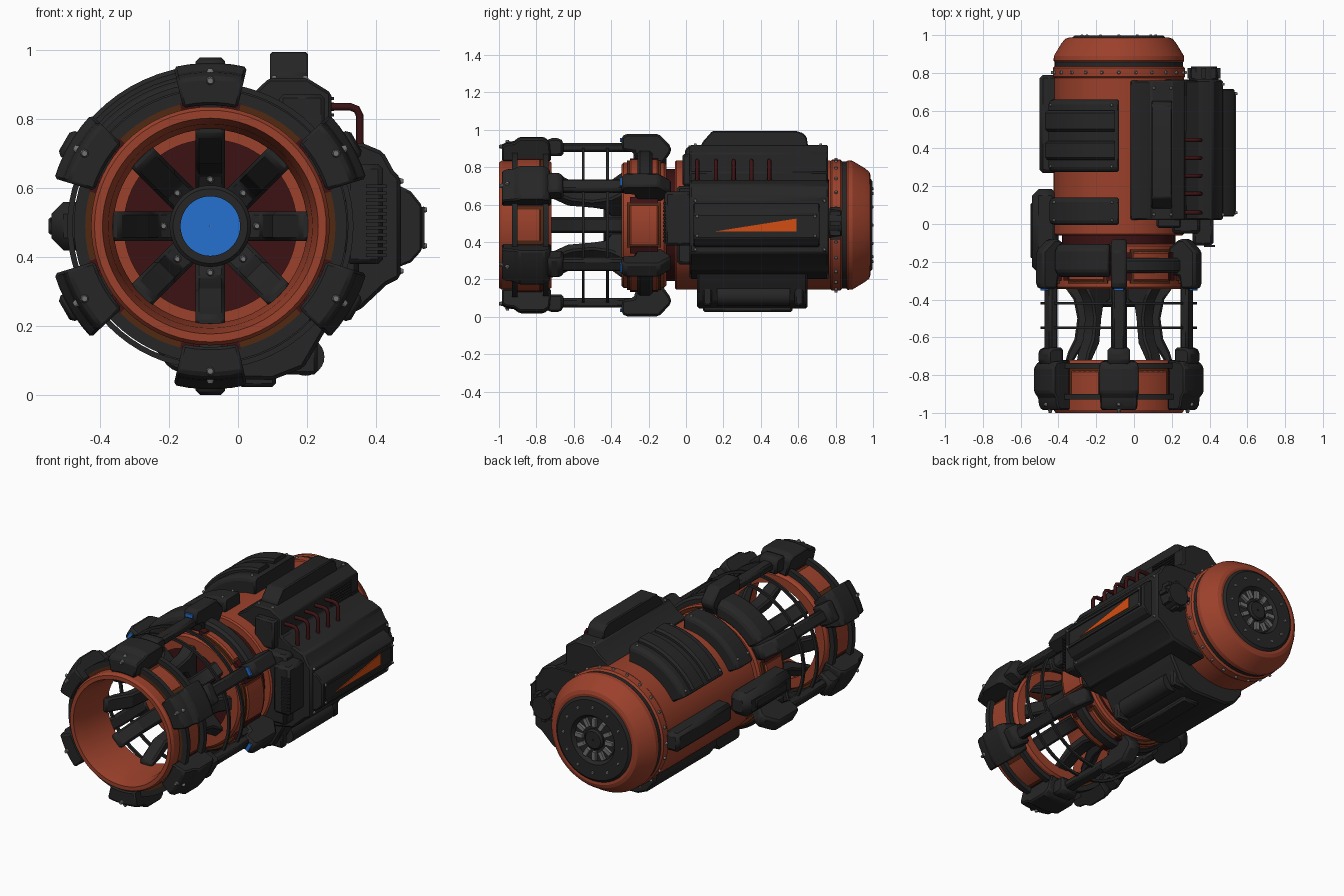
import bpy, bmesh, math
from mathutils import Vector, Matrix

if "Cube" in bpy.data.objects:
    bpy.data.objects.remove(bpy.data.objects["Cube"])

CX, CZ = -0.08, 0.49          # barrel axis


def mat(name, c):
    m = bpy.data.materials.new(name)
    m.diffuse_color = (*c, 1)
    m.use_nodes = True
    m.node_tree.nodes["Principled BSDF"].inputs["Base Color"].default_value = m.diffuse_color
    return m


BLACK = mat("charcoal", (0.019, 0.019, 0.019))
RUST = mat("rust_orange", (0.33, 0.052, 0.024))
RED = mat("dark_red", (0.045, 0.006, 0.007))
BROWN = mat("brown", (0.085, 0.022, 0.006))
BLUE = mat("blue", (0.018, 0.16, 0.62))
ORANGE = mat("bright_orange", (0.65, 0.075, 0.006))
GREY = mat("steel", (0.17, 0.17, 0.17))


def finish(name, bm, m, bevel=0):
    bmesh.ops.recalc_face_normals(bm, faces=bm.faces)
    me = bpy.data.meshes.new(name)
    bm.to_mesh(me)
    bm.free()
    me.materials.append(m)
    o = bpy.data.objects.new(name, me)
    bpy.context.collection.objects.link(o)
    if bevel:
        b = o.modifiers.new("bevel", 'BEVEL')
        b.width, b.segments, b.limit_method = bevel, 1, 'ANGLE'
    return o


def polar(r, a, y, t=0):
    a = math.radians(a)
    return Vector((CX + r * math.cos(a) - t * math.sin(a), y, CZ + r * math.sin(a) + t * math.cos(a)))


def revolve(name, prof, m, spans=((0, 360),), bevel=0):
    """Closed (y, r) profile swept about the barrel axis over each angular span."""
    bm = bmesh.new()
    for a0, a1 in spans:
        full = a1 - a0 >= 360
        n = max(3, int((a1 - a0) / 5))
        rows = [[bm.verts.new(polar(r, a0 + (a1 - a0) * i / n, y)) for y, r in prof]
                for i in range(n if full else n + 1)]
        for i in range(n):
            A, B = rows[i], rows[(i + 1) % len(rows)]
            for k in range(len(prof)):
                j = (k + 1) % len(prof)
                bm.faces.new((A[k], A[j], B[j], B[k]))
        if not full:
            bm.faces.new(rows[0])
            bm.faces.new(rows[-1])
    return finish(name, bm, m, bevel)


def extrude(bm, A, B):
    A, B = [bm.verts.new(p) for p in A], [bm.verts.new(p) for p in B]
    bm.faces.new(A)
    bm.faces.new(B)
    for k in range(len(A)):
        j = (k + 1) % len(A)
        bm.faces.new((A[k], A[j], B[j], B[k]))


def radial(name, prof, w, angles, m, bevel=0):
    """(y, r) profile given a tangential width and repeated around the barrel."""
    bm = bmesh.new()
    for a in angles:
        extrude(bm, [polar(r, a, y, -w / 2) for y, r in prof], [polar(r, a, y, w / 2) for y, r in prof])
    return finish(name, bm, m, bevel)


def prism(name, pts, lo, hi, m, bevel=0, axis='y'):
    f = (lambda p, d: (p[0], d, p[1])) if axis == 'y' else (lambda p, d: (d, p[0], p[1]))
    bm = bmesh.new()
    extrude(bm, [f(p, lo) for p in pts], [f(p, hi) for p in pts])
    return finish(name, bm, m, bevel)


def boxes(name, items, m, bevel=0):
    """Each item is x0, x1, y0, y1, z0, z1."""
    bm = bmesh.new()
    for x0, x1, y0, y1, z0, z1 in items:
        q = [(x0, z0), (x1, z0), (x1, z1), (x0, z1)]
        extrude(bm, [(x, y0, z) for x, z in q], [(x, y1, z) for x, z in q])
    return finish(name, bm, m, bevel)


def studs(name, items, r, h, m, seg=10, taper=0.6):
    """Short tapered cylinders at (position, direction)."""
    bm = bmesh.new()
    for p, d in items:
        rot = Vector(d).to_track_quat('Z', 'Y').to_matrix().to_4x4()
        bmesh.ops.create_cone(bm, cap_ends=True, segments=seg, radius1=r, radius2=r * taper,
                              depth=h, matrix=Matrix.Translation(p) @ rot)
    return finish(name, bm, m)


def rect(y0, y1, r0, r1, c=0):
    return [(y0, r0), (y0, r1 - c), (y0 + c, r1), (y1 - c, r1), (y1, r1 - c), (y1, r0)] if c else \
        [(y0, r0), (y0, r1), (y1, r1), (y1, r0)]


SIX = [30 + 60 * i for i in range(6)]
GAPS = [60 * i for i in range(6)]

# rear barrel, flange and domed end
revolve("rear_barrel", rect(-0.06, 0.78, 0.02, 0.345, 0.008), RUST)
revolve("rear_flange", rect(0.77, 0.835, 0.02, 0.35, 0.01), RUST)
revolve("dome_seal", rect(0.82, 0.87, 0.02, 0.34), BLACK)
revolve("rear_dome", [(0.85, 0.2), (0.85, 0.335), (0.865, 0.346), (0.89, 0.344), (0.955, 0.305), (0.98, 0.285),
                      (0.987, 0.265), (0.98, 0.2)], RUST)
revolve("end_cap", [(0.9, 0.01), (0.9, 0.25), (0.985, 0.25), (0.997, 0.235), (0.997, 0.145), (0.975, 0.13), (0.975, 0.01)], BLACK)
radial("end_fins", rect(0.97, 0.992, 0.075, 0.125), 0.024, range(0, 360, 30), GREY)
revolve("end_hub", rect(0.96, 0.996, 0.005, 0.06, 0.01), BLACK)
studs("cap_bolts", [(polar(0.195, a, 0.997), (0, 1, 0)) for a in range(0, 360, 30)], 0.011, 0.01, GREY)
studs("flange_bolts", [(polar(0.352, a, 0.802), polar(1, a, 0) - polar(0, a, 0)) for a in range(0, 360, 15)], 0.011, 0.016, GREY)

# ribbed middle section
revolve("middle_core", rect(-0.33, -0.05, 0.01, 0.30), RED)
for y0, y1 in ((-0.345, -0.26), (-0.22, -0.105)):
    revolve("middle_ring", rect(y0, y1, 0.25, 0.335, 0.012), RUST)
revolve("middle_band_edges", rect(-0.315, -0.135, 0.31, 0.352), BROWN, [(a - 20, a + 20) for a in GAPS])
revolve("middle_band_pads", rect(-0.305, -0.145, 0.32, 0.36, 0.01), RUST, [(a - 17, a + 17) for a in GAPS])
revolve("middle_clips", rect(-0.30, -0.15, 0.31, 0.358), RED, [(a + s * 22 - 3, a + s * 22 + 3) for a in GAPS for s in (-1, 1)])

# open front ring
revolve("front_ring", [(-1.0, 0.312), (-1.0, 0.335), (-0.985, 0.345), (-0.735, 0.345), (-0.72, 0.335), (-0.72, 0.28),
                       (-0.93, 0.295)], RUST)
revolve("front_ring_edges", rect(-0.93, -0.765, 0.33, 0.362), BROWN, [(a - 16, a + 16) for a in GAPS])
revolve("front_ring_pads", rect(-0.92, -0.775, 0.33, 0.368, 0.008), RUST, [(a - 13, a + 13) for a in GAPS])
revolve("front_ring_clips", rect(-0.93, -0.77, 0.33, 0.366), RED, [(a + s * 19 - 3, a + s * 19 + 3) for a in GAPS for s in (-1, 1)])

# eight curved inner arms, hub and blue lens
EIGHT = range(0, 360, 45)
radial("inner_arms", [(-0.76, 0.292), (-0.68, 0.27), (-0.61, 0.235), (-0.5, 0.22), (-0.4, 0.24), (-0.33, 0.29),
                      (-0.33, 0.1), (-0.4, 0.1), (-0.43, 0.15), (-0.5, 0.165), (-0.63, 0.18), (-0.7, 0.225), (-0.76, 0.26)],
       0.085, EIGHT, BLACK, 0.01)
revolve("hub_ring", rect(-0.44, -0.32, 0.086, 0.118, 0.01), BLACK)
revolve("blue_lens", rect(-0.425, -0.33, 0.001, 0.088), BLUE)
studs("arm_bolts", [(polar(0.135, a, -0.43), (0, -1, 0)) for a in EIGHT], 0.012, 0.03, GREY)

# six outer clamps, rods, rear clamps and hoops
revolve("front_clamps", [(-0.985, 0.35), (-0.985, 0.43), (-0.96, 0.445), (-0.92, 0.45), (-0.89, 0.472), (-0.76, 0.472),
                         (-0.73, 0.45), (-0.72, 0.35)], BLACK, [(a - 13, a + 13) for a in SIX], 0.008)
revolve("front_clamp_bands", rect(-0.93, -0.90, 0.36, 0.395), BLACK)
revolve("front_clamp_back_bands", rect(-0.765, -0.735, 0.36, 0.39), BLACK)
radial("clamp_sockets", rect(-0.75, -0.655, 0.37, 0.465, 0.02), 0.12, SIX, BLACK, 0.012)
studs("clamp_bolts", [(polar(0.42, a, -0.988), (0, -1, 0)) for a in SIX], 0.014, 0.024, GREY)
studs("clamp_top_bolts", [(polar(0.45, a, -0.955), polar(1, a, 0) - polar(0, a, 0)) for a in SIX], 0.012, 0.012, GREY)
radial("outer_rods", rect(-0.7, -0.25, 0.39, 0.44), 0.07, SIX, BLACK, 0.012)
radial("rear_clamps", [(-0.345, 0.40), (-0.345, 0.47), (-0.325, 0.488), (-0.145, 0.488), (-0.08, 0.42), (-0.08, 0.39),
                       (-0.13, 0.32), (-0.26, 0.32), (-0.28, 0.39)], 0.085, SIX, BLACK, 0.012)
radial("clamp_lights", rect(-0.352, -0.335, 0.445, 0.465), 0.05, SIX, BLUE)
for y in (-0.55, -0.42):
    revolve("thin_hoop", rect(y - 0.007, y + 0.007, 0.398, 0.414), BLACK)
revolve("top_front_band", rect(-0.28, -0.105, 0.33, 0.43, 0.03), BLACK, [(97, 143)], 0.01)
revolve("top_right_band", rect(-0.26, -0.18, 0.33, 0.40, 0.015), BLACK, [(35, 85)])
revolve("lower_bands", rect(-0.26, -0.18, 0.33, 0.38, 0.015), BLACK, [(215, 265), (275, 325)])

# curved armour plates, upper left
revolve("large_plate", rect(0.275, 0.66, 0.33, 0.44, 0.02), BLACK, [(90, 149)], 0.008)
revolve("large_plate_ribs", rect(0.34, 0.44, 0.40, 0.465, 0.012) , BLACK, [(93, 147)])
revolve("large_plate_rear_ribs", rect(0.49, 0.60, 0.40, 0.465, 0.012), BLACK, [(93, 147)])
revolve("small_plate", rect(-0.005, 0.14, 0.33, 0.42, 0.015), BLACK, [(90, 152)], 0.008)
studs("plate_bolts", [(polar(r, a, y), polar(1, a, 0) - polar(0, a, 0)) for r, ys in ((0.442, (0.305, 0.63)), (0.422, (0.02, 0.115)))
                      for y in ys for a in (95, 145)], 0.009, 0.012, GREY)

# left side bars
boxes("left_rear_bar", [(-0.5, -0.40, 0.27, 0.79, 0.44, 0.55)], BLACK, 0.018)
boxes("left_front_box", [(-0.54, -0.40, -0.26, 0.185, 0.42, 0.56)], BLACK, 0.035)
boxes("left_box_strip", [(-0.548, -0.53, -0.18, 0.11, 0.465, 0.515)], BLACK, 0.005)

# right side housing
side = [(0.15, 0.74), (0.36, 0.73), (0.42, 0.705), (0.45, 0.65), (0.47, 0.63), (0.47, 0.34), (0.43, 0.32), (0.35, 0.245), (0.12, 0.2)]
prism("side_housing", side, 0.02, 0.765, BLACK, 0.01)
boxes("side_front_blocks", [(0.2, 0.35, -0.05, 0.05, 0.28, 0.70), (0.31, 0.42, -0.115, 0.05, 0.38, 0.67)], BLACK, 0.015)
prism("side_plate", [(0.46, 0.61), (0.5, 0.59), (0.532, 0.55), (0.532, 0.42), (0.5, 0.385), (0.46, 0.37)], 0.04, 0.715, BLACK, 0.006)
boxes("side_plate_frame", [(0.53, 0.54, 0.05, 0.70, 0.425, 0.44), (0.53, 0.54, 0.05, 0.70, 0.53, 0.545),
                           (0.53, 0.54, 0.05, 0.065, 0.44, 0.53), (0.53, 0.54, 0.685, 0.70, 0.44, 0.53)], BLACK)
prism("orange_wedge", [(0.16, 0.457), (0.59, 0.457), (0.59, 0.525)], 0.53, 0.537, ORANGE, axis='x')
studs("side_bolts", [((0.472, y, z), (1, 0, 0)) for y in (0.05, 0.74) for z in (0.36, 0.62)] +
      [((0.541, y, z), (1, 0, 0)) for y in (0.06, 0.69) for z in (0.433, 0.537)], 0.01, 0.012, GREY)
boxes("front_grille", [(0.37, 0.43, -0.122, -0.11, 0.40 + 0.02 * i, 0.41 + 0.02 * i) for i in range(11)], BLACK)
studs("rear_knob", [((0.37, 0.795, 0.5), (0, 1, 0))], 0.08, 0.08, BLACK, 20, 0.85)
boxes("rear_knob_teeth", [(0.37 + 0.075 * math.cos(i * math.pi / 4) - 0.012, 0.37 + 0.075 * math.cos(i * math.pi / 4) + 0.012, 0.77, 0.825,
                           0.488 + 0.075 * math.sin(i * math.pi / 4), 0.512 + 0.075 * math.sin(i * math.pi / 4)) for i in range(8)], BLACK)

# top housing with ridge, vents and red pipes
top = [(-0.02, 0.80), (-0.02, 0.835), (0.04, 0.87), (0.09, 0.918), (0.2, 0.918), (0.27, 0.875), (0.27, 0.77), (0.36, 0.72), (0.15, 0.65)]
prism("top_housing", top, 0.02, 0.76, BLACK, 0.008)
boxes("top_housing_ends", [(0.12, 0.25, -0.02, 0.06, 0.70, 0.87)], BLACK, 0.01)
prism("top_ridge", [(0.08, 0.9), (0.085, 0.93), (0.14, 0.993), (0.59, 0.993), (0.625, 0.982), (0.645, 0.96), (0.655, 0.9)],
      0.093, 0.202, BLACK, 0.006, 'x')
boxes("top_vent", [(0.265, 0.278, 0.49, 0.68, 0.775 + 0.016 * i, 0.783 + 0.016 * i) for i in range(6)], BLACK)
studs("top_bolts", [((x, y, 0.92), (0, 0, 1)) for x in (0.105, 0.195) for y in (0.05, 0.72)], 0.01, 0.012, GREY)
for y in (0.06, 0.16, 0.255, 0.35, 0.445):
    cu = bpy.data.curves.new("red_pipe", 'CURVE')
    cu.dimensions, cu.bevel_depth, cu.bevel_resolution = '3D', 0.011, 2
    s = cu.splines.new('POLY')
    pts = [(0.25, 0.835), (0.325, 0.835), (0.343, 0.828), (0.352, 0.81), (0.353, 0.71)]
    s.points.add(len(pts) - 1)
    for p, (x, z) in zip(s.points, pts):
        p.co = (x, y, z, 1)
    cu.materials.append(RED)
    bpy.context.collection.objects.link(bpy.data.objects.new("red_pipe", cu))

# underside housing and tank
prism("bottom_housing", [(-0.26, 0.22), (-0.25, 0.15), (-0.2, 0.08), (-0.13, 0.05), (0.1, 0.045), (0.19, 0.08), (0.26, 0.2), (0.3, 0.3)],
      0.06, 0.65, BLACK, 0.01)
boxes("bottom_foot", [(0.0, 0.11, 0.09, 0.57, 0.025, 0.1)], BLACK, 0.01)
studs("bottom_tank", [((0.195, 0.36, 0.112), (0, 1, 0))], 0.055, 0.39, BLACK, 24, 1)
boxes("bottom_rails", [(0.05, 0.23, y, y + 0.05, 0.06, 0.22) for y in (0.09, 0.58)], BLACK, 0.01)

# keep sharp edges while smoothing the curved surfaces
bpy.ops.object.select_all(action='DESELECT')
for o in bpy.context.scene.objects:
    if o.type == 'MESH':
        o.select_set(True)
        bpy.context.view_layer.objects.active = o
bpy.ops.object.shade_smooth_by_angle(angle=math.radians(25))
